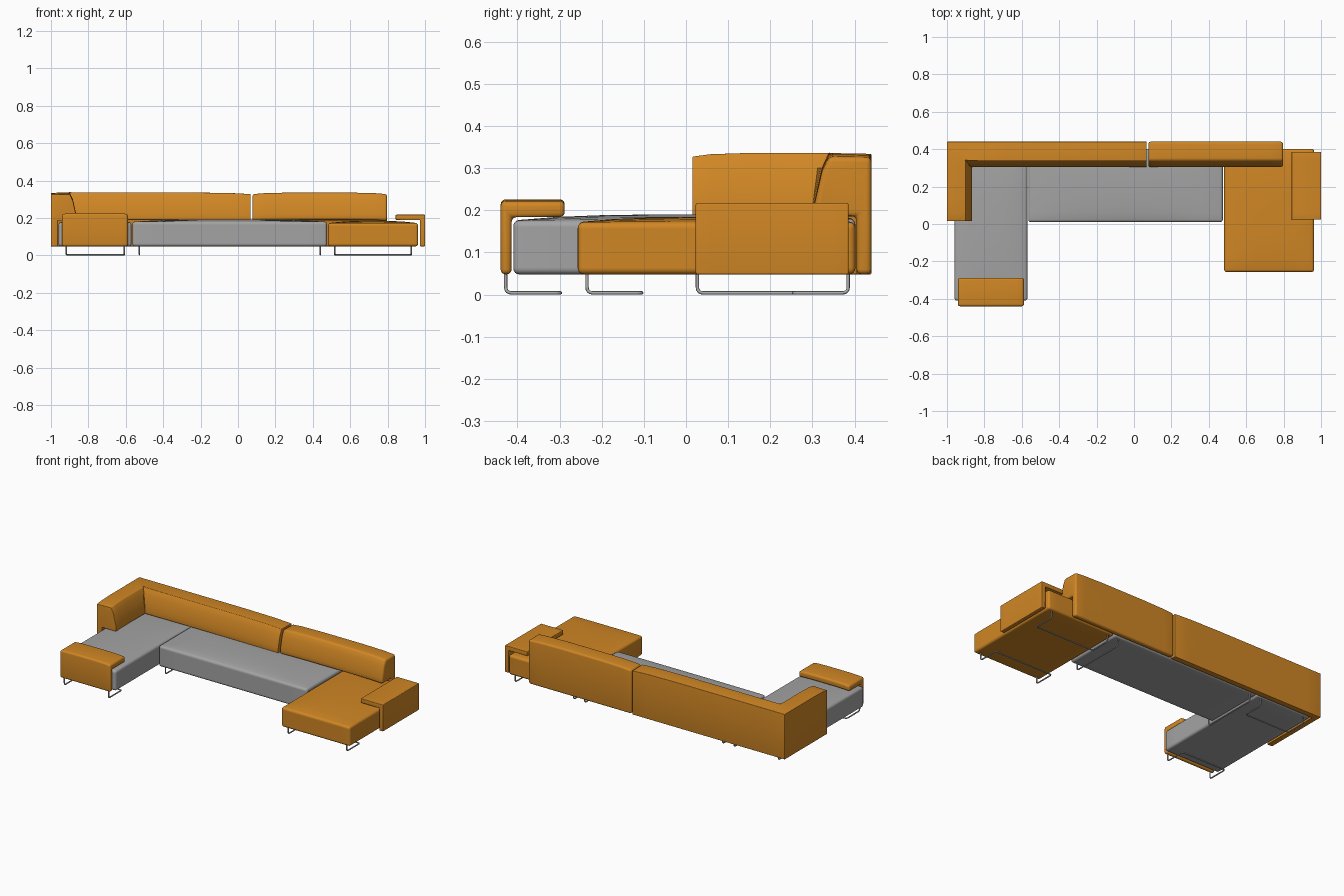
import bpy, bmesh, math
from mathutils import Vector

cube = bpy.data.objects.get("Cube")
if cube:
    bpy.data.objects.remove(cube, do_unlink=True)


def material(name, rgb, metallic=0.0):
    m = bpy.data.materials.new(name)
    m.diffuse_color = (*rgb, 1)
    m.use_nodes = True
    node = m.node_tree.nodes["Principled BSDF"]
    node.inputs["Base Color"].default_value = (*rgb, 1)
    node.inputs["Roughness"].default_value = 0.7
    return m


ORANGE = material("orange leather", (0.63, 0.24, 0.018))
GREY = material("grey fabric", (0.37, 0.37, 0.37))
STEEL = material("steel", (0.42, 0.42, 0.42))
BASE = 0.048  # height of the underside


def finish(name, bm, mat, radius):
    """Round the sharp edges and turn the bmesh into a smooth-shaded object."""
    bmesh.ops.recalc_face_normals(bm, faces=bm.faces)
    sharp = [e for e in bm.edges if e.calc_face_angle(0) > math.radians(35)]
    bmesh.ops.bevel(bm, geom=sharp, offset=radius, segments=4, profile=0.5,
                    affect='EDGES', clamp_overlap=True)
    mesh = bpy.data.meshes.new(name)
    bm.to_mesh(mesh)
    bm.free()
    mesh.materials.append(mat)
    obj = bpy.data.objects.new(name, mesh)
    bpy.context.collection.objects.link(obj)
    bpy.ops.object.select_all(action='DESELECT')
    obj.select_set(True)
    bpy.context.view_layer.objects.active = obj
    bpy.ops.object.shade_smooth_by_angle(angle=math.radians(40))
    return obj


def seat(name, x, y, top, crown, mat, radius=0.014):
    """Box cushion with a softly crowned top."""
    bm = bmesh.new()
    bmesh.ops.create_cube(bm, size=2)
    bmesh.ops.subdivide_edges(bm, edges=bm.edges[:], cuts=7, use_grid_fill=True)
    for v in bm.verts:
        u, w, h = v.co
        edge = 1 - (1 - abs(u) ** 3) * (1 - abs(w) ** 3)
        z = top - crown * edge
        v.co = (x[0] + (x[1] - x[0]) * (u + 1) / 2,
                y[0] + (y[1] - y[0]) * (w + 1) / 2,
                BASE + (z - BASE) * (h + 1) / 2)
    return finish(name, bm, mat, radius)


def sweep(name, profile, rings, mat, radius):
    """Skin a (depth, height) profile along rings of (origin, inward, height scale)."""
    bm = bmesh.new()
    loops = []
    for (ox, oy), (ix, iy), s in rings:
        loops.append([bm.verts.new((ox + ix * d, oy + iy * d, BASE + (z - BASE) * s))
                      for d, z in profile])
    n = len(profile)
    for a, b in zip(loops, loops[1:]):
        for i in range(n):
            j = (i + 1) % n
            bm.faces.new((a[i], a[j], b[j], b[i]))
    bm.faces.new(loops[0])
    bm.faces.new(loops[-1])
    return finish(name, bm, mat, radius)


def run(a, b, inward, ends=(0.97, 0.97)):
    """Rings along a straight run, lower at its ends."""
    a, b = Vector(a), Vector(b)
    stops = ((0, ends[0]), (0.1, (ends[0] + 2) / 3), (0.3, 1), (0.7, 1),
             (0.9, (ends[1] + 2) / 3), (1, ends[1]))
    return [(a.lerp(b, t), inward, s) for t, s in stops]


def wire(name, points, radius=0.004, bend=0.014):
    """Bent steel rod through the points, with rounded corners."""
    pts = [Vector(p) for p in points]
    path = [pts[0]]
    for p, c, q in zip(pts, pts[1:], pts[2:]):
        a = c + (p - c).normalized() * bend
        b = c + (q - c).normalized() * bend
        path += [a.lerp(c, t / 4).lerp(c.lerp(b, t / 4), t / 4) for t in range(5)]
    path.append(pts[-1])
    curve = bpy.data.curves.new(name, 'CURVE')
    curve.dimensions = '3D'
    curve.bevel_depth = radius
    curve.bevel_resolution = 2
    curve.use_fill_caps = True
    spline = curve.splines.new('POLY')
    spline.points.add(len(path) - 1)
    for sp, p in zip(spline.points, path):
        sp.co = (*p, 1)
    curve.materials.append(STEEL)
    obj = bpy.data.objects.new(name, curve)
    bpy.context.collection.objects.link(obj)


# Seats
seat("chaise_seat", (-0.96, -0.57), (-0.41, 0.402), 0.19, 0.014, GREY)
seat("middle_seat", (-0.565, 0.475), (0.01, 0.402), 0.192, 0.012, GREY)
seat("left_seat", (0.482, 0.963), (-0.257, 0.402), 0.184, 0.012, ORANGE)

# Backrests: thick sloped cushion on top of a thin rear panel
BACK = [(0, BASE), (0, 0.334), (0.1, 0.336), (0.117, 0.30), (0.135, 0.22),
        (0.135, 0.19), (0.035, 0.19), (0.035, BASE)]
sweep("left_backrest", BACK, run((0.077, 0.44), (0.797, 0.44), (0, -1)), ORANGE, 0.012)
corner = run((0.068, 0.44), (-1, 0.44), (0, -1), (0.97, 1))[:-1]
corner.append(((-1, 0.44), (1, -1), 1))
corner += run((-1, 0.44), (-1, 0.015), (1, 0), (1, 0.97))[2:]
sweep("corner_backrest", BACK, corner, ORANGE, 0.012)


# Armrests: flat pad folded down into an outer panel
def fold(depth, top, pad, panel):
    return [(0, BASE), (0, top), (depth, top), (depth, top - pad),
            (panel, top - pad), (panel, BASE)]


sweep("chaise_armrest", fold(0.152, 0.226, 0.039, 0.026),
      run((-0.942, -0.44), (-0.588, -0.44), (0, 1)), ORANGE, 0.012)
sweep("side_armrest", fold(0.157, 0.217, 0.028, 0.027),
      run((1, 0.023), (1, 0.386), (-1, 0), (1, 1)), ORANGE, 0.004)

# Sled legs of the two end seats
LOW, HIGH = 0.004, BASE + 0.01
for name, x0, x1, front in (("chaise", -0.917, -0.607, -0.428),
                            ("left", 0.517, 0.927, -0.235)):
    for end, y, reach in (("front", front, 0.13), ("back", 0.385, -0.13)):
        wire(f"{name}_{end}_leg", [(x0, y, HIGH), (x0, y, LOW), (x0, y + reach, LOW),
                                   (x1, y + reach, LOW), (x1, y, LOW), (x1, y, HIGH)])

# Sled legs of the middle seat
for name, x in (("right", -0.527), ("left", 0.44)):
    wire(f"middle_{name}_leg", [(x, 0.027, HIGH), (x, 0.027, LOW),
                                (x, 0.385, LOW), (x, 0.385, HIGH)])
